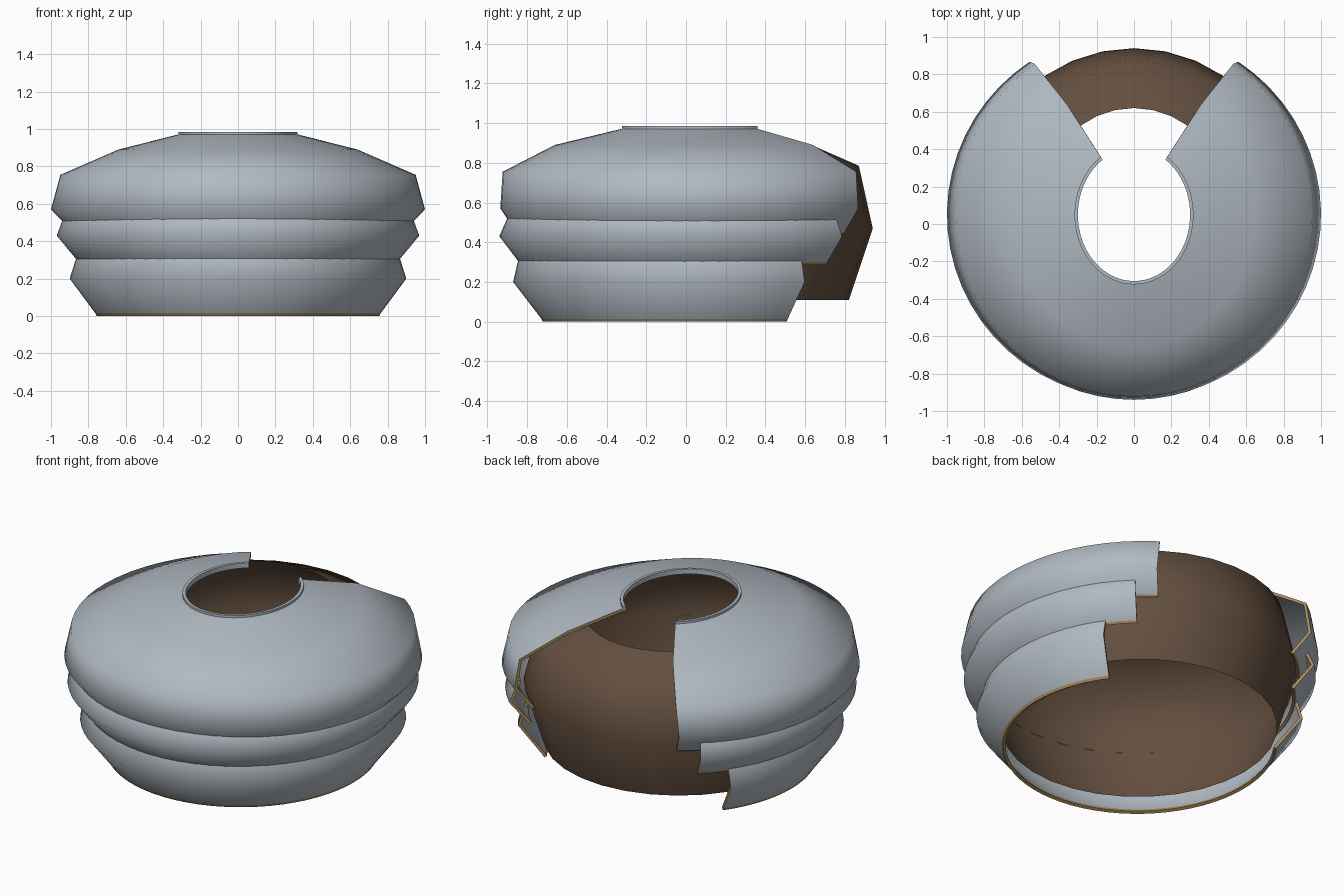
import bpy
import bmesh
from math import sin, cos, radians

cube = bpy.data.objects.get("Cube")
if cube:
    bpy.data.objects.remove(cube, do_unlink=True)

CENTRE_Y = 0.05


def material(name, rgb):
    m = bpy.data.materials.new(name)
    m.use_nodes = True
    m.diffuse_color = (*rgb, 1)
    m.node_tree.nodes["Principled BSDF"].inputs["Base Color"].default_value = (*rgb, 1)
    return m


STEEL = material("pale_steel", (0.44, 0.49, 0.54))
TRIM = material("tan_trim", (0.40, 0.26, 0.11))
LEATHER = material("brown_leather", (0.125, 0.078, 0.05))


def sweep(name, profile, gap, steps, mats, thickness=0, trim_rows=0, closed=False):
    """Sweep a (rx, ry, z) profile round an ellipse, leaving an opening of
    gap degrees on each side of the back."""
    bm = bmesh.new()
    full = gap == 0
    count = steps if full else steps + 1
    columns = []
    for i in range(count):
        a = radians(gap + (360 - 2 * gap) * i / steps)
        columns.append([bm.verts.new((-rx * sin(a), CENTRE_Y + ry * cos(a), z))
                        for rx, ry, z in profile])
    rows = len(profile) if closed else len(profile) - 1
    for i in range(steps):
        a, b = columns[i], columns[(i + 1) % count]
        for j in range(rows):
            k = (j + 1) % len(profile)
            face = bm.faces.new((a[j], b[j], b[k], a[k]))
            face.material_index = 1 if j < trim_rows else 0
    if closed and not full:
        bm.faces.new(columns[0])
        bm.faces.new(columns[-1][::-1])
    mesh = bpy.data.meshes.new(name)
    bm.to_mesh(mesh)
    bm.free()
    for m in mats:
        mesh.materials.append(m)
    obj = bpy.data.objects.new(name, mesh)
    bpy.context.collection.objects.link(obj)
    bpy.ops.object.select_all(action="DESELECT")
    obj.select_set(True)
    bpy.context.view_layer.objects.active = obj
    if thickness:
        solid = obj.modifiers.new("thickness", "SOLIDIFY")
        solid.thickness = thickness
        solid.offset = -1
        solid.material_offset_rim = 1
        bpy.ops.object.modifier_apply(modifier=solid.name)
    bpy.ops.object.shade_smooth_by_angle(angle=radians(65))
    return obj


# Three overlapping armour bands, each with a wider back opening than the one above
bands = {
    "lower_band": (53.5, [(0.755, 0.77, 0), (0.763, 0.778, 0.015), (0.90, 0.92, 0.20),
                          (0.865, 0.895, 0.31), (0.85, 0.88, 0.36)]),
    "middle_band": (42, [(0.85, 0.88, 0.285), (0.86, 0.888, 0.297), (0.97, 0.99, 0.43),
                         (0.94, 0.955, 0.51), (0.92, 0.935, 0.56)]),
    "upper_band": (34, [(0.875, 0.895, 0.44), (0.885, 0.903, 0.45), (1.0, 0.985, 0.57),
                        (0.95, 0.973, 0.755), (0.64, 0.71, 0.89), (0.315, 0.37, 0.972)]),
}
for band, (gap, profile) in bands.items():
    sweep(band, profile, gap, 48, (STEEL, TRIM), thickness=0.018, trim_rows=1)

# Raised lip round the neck hole
sweep("neck_lip", [(0.318, 0.373, 0.955), (0.318, 0.373, 0.985),
                   (0.30, 0.355, 0.985), (0.30, 0.355, 0.955)],
      34, 48, (STEEL,), closed=True)

# Leather lining, a full ring open at the top and bottom
sweep("lining", [(0.76, 0.77, 0.11), (0.865, 0.89, 0.47),
                 (0.79, 0.82, 0.785), (0.52, 0.57, 0.895)],
      0, 32, (LEATHER,))
